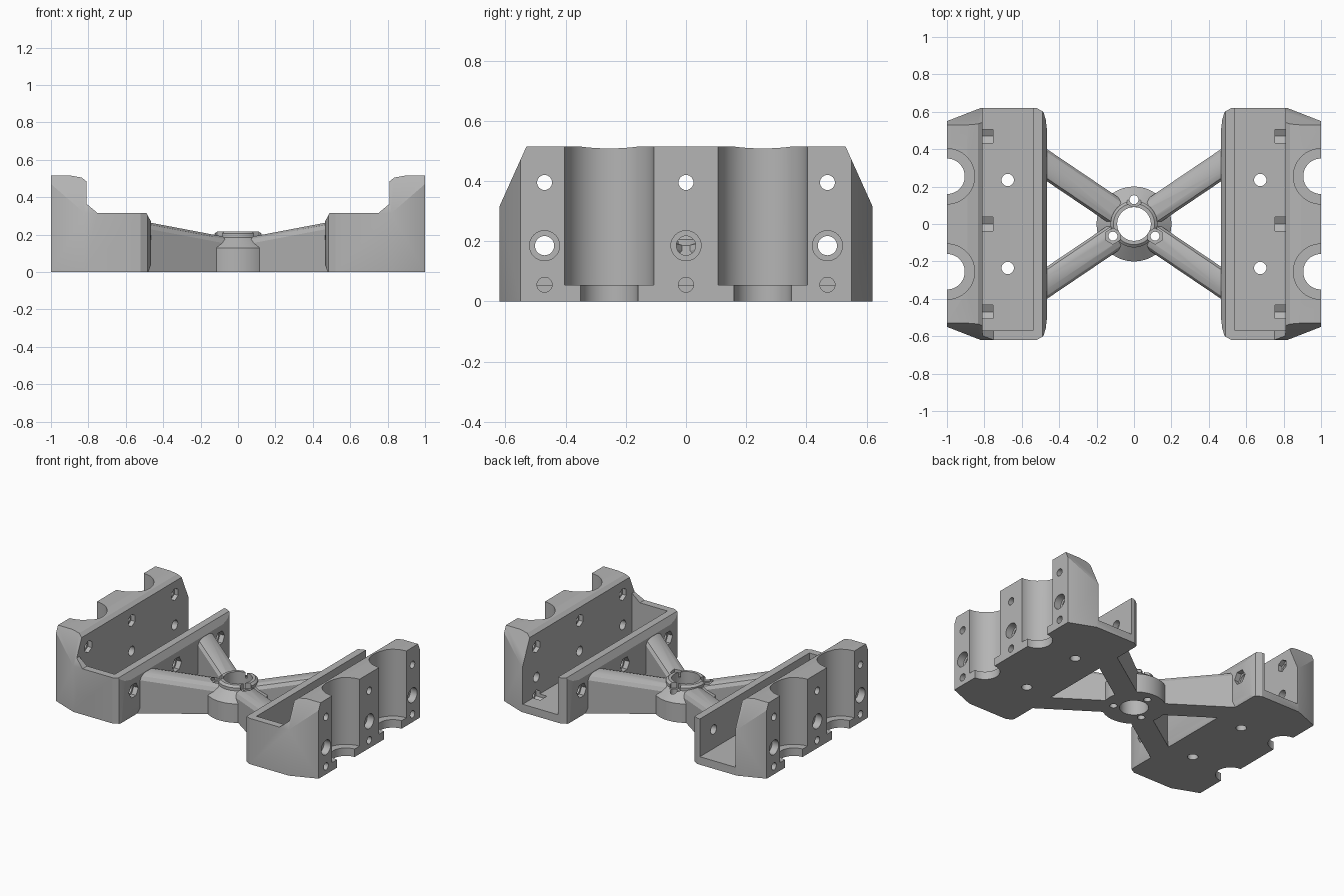
import bpy, bmesh, math
from mathutils import Vector

cube = bpy.data.objects.get("Cube")
if cube:
    bpy.data.objects.remove(cube, do_unlink=True)

gray = bpy.data.materials.new("plain gray")
gray.use_nodes = True
COLOR = (0.46, 0.46, 0.46, 1)
gray.diffuse_color = COLOR
gray.node_tree.nodes["Principled BSDF"].inputs["Base Color"].default_value = COLOR


def loft(name, loops):
    """Closed solid through a row of matching point loops."""
    bm = bmesh.new()
    rows = [[bm.verts.new(p) for p in loop] for loop in loops]
    n = len(rows[0])
    for a, b in zip(rows, rows[1:]):
        for i in range(n):
            j = (i + 1) % n
            bm.faces.new((a[i], a[j], b[j], b[i]))
    bm.faces.new(rows[0])
    bm.faces.new(rows[-1])
    bmesh.ops.recalc_face_normals(bm, faces=bm.faces)
    mesh = bpy.data.meshes.new(name)
    bm.to_mesh(mesh)
    bm.free()
    mesh.materials.append(gray)
    ob = bpy.data.objects.new(name, mesh)
    bpy.context.collection.objects.link(ob)
    return ob


def place(axis, u, v, w):
    return {"x": (w, u, v), "y": (u, w, v), "z": (u, v, w)}[axis]


def prism(name, pts, axis, lo, hi):
    return loft(name, [[place(axis, u, v, w) for u, v in pts] for w in (lo, hi)])


def ring(u, v, r, n=32, turn=0.0):
    return [(u + r * math.cos(turn + math.tau * i / n),
             v + r * math.sin(turn + math.tau * i / n)) for i in range(n)]


def rod(u, v, r, axis, lo, hi, n=32, turn=0.0):
    return prism("cutter", ring(u, v, r, n, turn), axis, lo, hi)


def rect(u0, u1, v0, v1):
    return [(u0, v0), (u1, v0), (u1, v1), (u0, v1)]


def apply(ob, mod):
    bpy.ops.object.select_all(action="DESELECT")
    bpy.context.view_layer.objects.active = ob
    ob.select_set(True)
    bpy.ops.object.modifier_apply(modifier=mod.name)


def combine(ob, tools, operation="DIFFERENCE"):
    for tool in tools:
        mod = ob.modifiers.new("combine", "BOOLEAN")
        mod.operation, mod.solver, mod.object = operation, "EXACT", tool
        apply(ob, mod)
        bpy.data.objects.remove(tool, do_unlink=True)


def smooth(ob):
    bpy.ops.object.select_all(action="DESELECT")
    bpy.context.view_layer.objects.active = ob
    ob.select_set(True)
    bpy.ops.object.shade_smooth_by_angle(angle=math.radians(25))


# Side tray: plan outline, mirrored front to back
half = [(0.465, 0.5), (0.472, 0.56), (0.485, 0.6), (0.52, 0.62), (0.82, 0.62), (1, 0.55)]
outline = half + [(x, -y) for x, y in reversed(half)]
tray = prism("left_tray", outline, "z", 0, 0.515)

# Low inner side, sloped step and eased top of the outer wall
cuts = [prism("cutter", [(0.3, 0.315), (0.75, 0.315), (0.81, 0.365), (0.81, 0.485),
                         (0.835, 0.505), (0.89, 0.515), (0.89, 0.7), (0.3, 0.7)], "y", -1, 1)]
# Channel, open at the back
cuts.append(prism("cutter", rect(0.54, 0.81, -0.57, 1), "z", 0.055, 1))
# Eased edges of the inner face
cuts.append(prism("cutter", [(0.4, 0.27), (0.465, 0.27), (0.49, 0.316), (0.4, 0.32)], "y", -1, 1))
cuts.append(prism("cutter", [(0.4, 0.04), (0.465, 0.04), (0.482, -0.005), (0.4, -0.01)], "y", -1, 1))
for s in (-1, 1):
    # Sloped shoulders at both ends
    cuts.append(prism("cutter", [(s * 0.62, 0.315), (s * 0.53, 0.515), (s * 0.5, 0.58),
                                 (s * 0.8, 0.58), (s * 0.8, 0.315)], "x", 0.2, 1.2))
    # Cylinder seats and their outlets
    cuts.append(rod(1, s * 0.255, 0.148, "z", 0.055, 1, 64))
    cuts.append(rod(1, s * 0.255, 0.095, "z", -0.1, 0.1, 48))
    # Holes through the floor
    cuts.append(rod(0.675, s * 0.235, 0.033, "z", -0.1, 0.1))
# Screw holes and nut pockets
for y in (-0.47, 0, 0.47):
    for z in (0.055, 0.395):
        cuts.append(rod(y, z, 0.025, "x", 0.8, 1.1, 24))
        cuts.append(rod(y, z, 0.042, "x", 0.755, 0.84, 6, math.pi / 6))
    cuts.append(rod(y, 0.185, 0.032, "x", 0.3, 1.1))
    cuts.append(rod(y, 0.185, 0.05, "x", 0.95, 1.1))
    cuts.append(rod(y, 0.185, 0.05, "x", 0.3, 0.5, 6))
combine(tray, cuts)
smooth(tray)

# Opposite tray
other = tray.copy()
other.data = tray.data.copy()
other.name = "right_tray"
bpy.context.collection.objects.link(other)
bm = bmesh.new()
bm.from_mesh(other.data)
for v in bm.verts:
    v.co.x = -v.co.x
bmesh.ops.reverse_faces(bm, faces=bm.faces)
bm.to_mesh(other.data)
bm.free()

# Hub: stepped round body
hub = loft("hub_and_arms", [[(x, y, z) for x, y in ring(0, 0, r, 64)]
                            for r, z in ((0.2, 0), (0.2, 0.13), (0.125, 0.185),
                                         (0.125, 0.205), (0.11, 0.218))])


def arm_section(x, slope):
    top = 0.175 + 0.19 * abs(x)
    profile = [(-0.086, 0), (-0.086, top - 0.035), (-0.07, top - 0.012), (-0.035, top),
               (0.035, top), (0.07, top - 0.012), (0.086, top - 0.035), (0.086, 0)]
    return [Vector((x, slope * x + y, z)) for y, z in profile]


# Crossed arms rising towards the trays
combine(hub, [loft("arm", [arm_section(x, slope) for x in (-0.5, 0, 0.5)])
              for slope in (0.675, -0.675)], "UNION")

# Centre bore and three screw holes with nut pockets
bores = [rod(0, 0, 0.09, "z", -0.1, 0.5, 64)]
for a in (90, 210, 330):
    x, y = 0.13 * math.cos(math.radians(a)), 0.13 * math.sin(math.radians(a))
    bores.append(rod(x, y, 0.024, "z", -0.1, 0.5, 24))
    bores.append(rod(x, y, 0.043, "z", 0.18, 0.5, 6, math.radians(a)))
combine(hub, bores)
smooth(hub)
